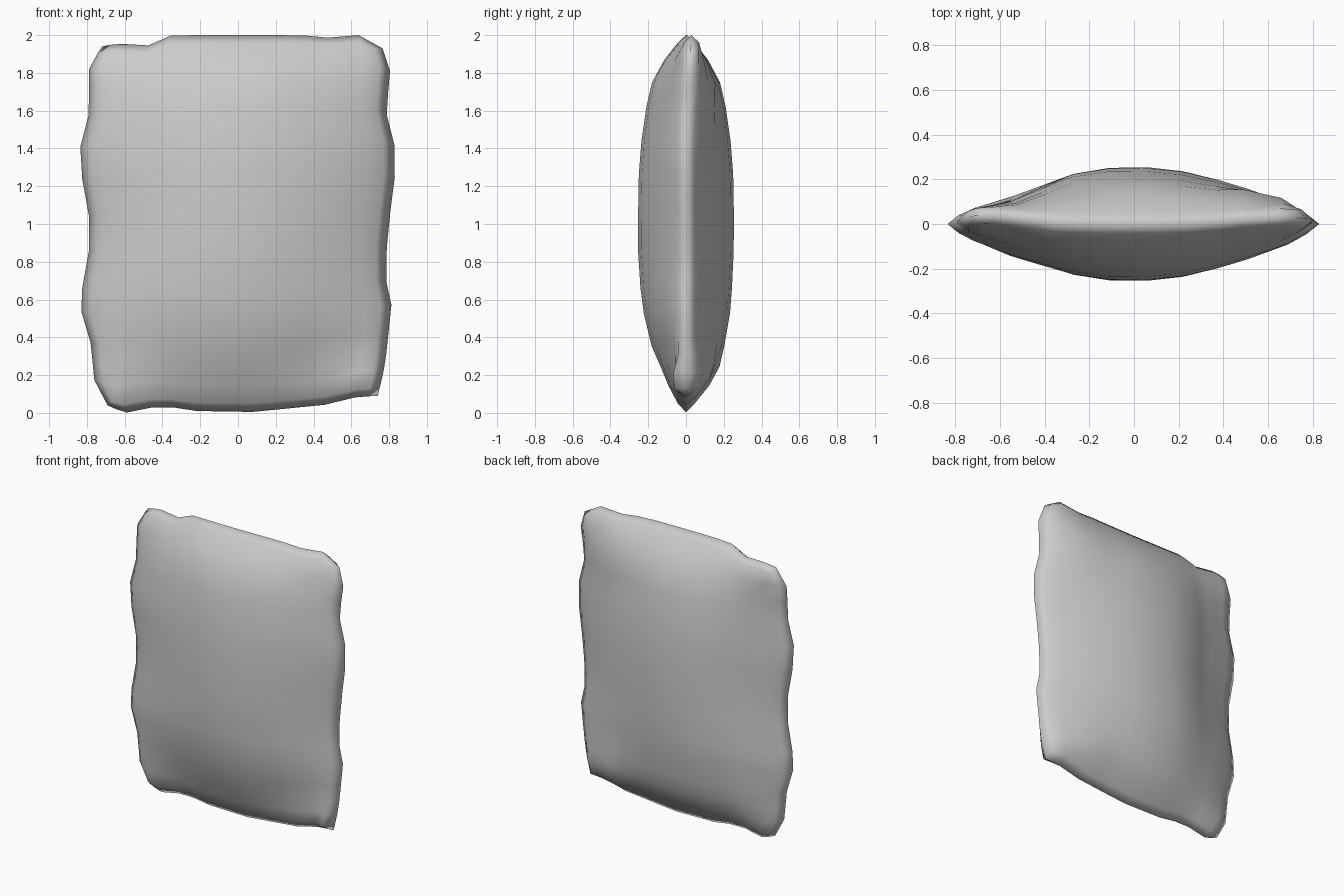
import bpy, bmesh, math

if "Cube" in bpy.data.objects:
    bpy.data.objects.remove(bpy.data.objects["Cube"])

# Seam outline, one polyline per side (x, z)
bottom = [(-.69, .04), (-.60, .0), (-.45, .03), (-.35, .03), (-.22, .01), (.08, .005),
          (.48, .045), (.63, .085), (.74, .09)]
top = [(-.72, 1.94), (-.64, 1.955), (-.47, 1.945), (-.35, 2), (.34, 2), (.46, 1.985),
       (.64, 2), (.765, 1.93)]
left = [(-.69, .04), (-.76, .17), (-.78, .37), (-.83, .53), (-.825, .66), (-.79, .85), (-.79, 1.05),
        (-.825, 1.24), (-.835, 1.41), (-.79, 1.58), (-.79, 1.83), (-.72, 1.94)]
right = [(.74, .09), (.78, .26), (.79, .37), (.815, .56), (.785, .69), (.785, .85), (.81, 1.1),
         (.83, 1.25), (.83, 1.41), (.785, 1.59), (.805, 1.81), (.765, 1.93)]

# Grid stations: a narrow rim row beside the seam, then wide rows
cols = [0, .03, .07, .165, .245, .33, .43, .535, .63, .73, .805, .915, .965, 1]
rows = [0, .022, .07, .12, .175, .262, .328, .428, .53, .63, .72, .81, .875, .935, .98, 1]
NU, NV = len(cols) - 1, len(rows) - 1

# Thickness over the rim, against distance from the side and top/bottom seams
RIM = .036
side_puff = [(0, 0), (.04, .0), (.18, .38), (.4, .7), (.53, .88), (.7, 1), (1, 1)]
top_puff = [(0, 0), (.04, .03), (.19, .6), (.45, .88), (.75, .99), (1, 1)]
low_front_puff = [(0, 0), (.03, .0), (.13, .25), (.22, .42), (.33, .66), (.55, .9), (.78, 1), (1, 1)]


def lerp_table(table, x):
    for (a, fa), (b, fb) in zip(table, table[1:]):
        if x <= b:
            return fa + (fb - fa) * (x - a) / (b - a)
    return table[-1][1]


def along(line, axis, t):
    """Point on a side at fraction t of its span along the given axis."""
    a, b = line[0][axis], line[-1][axis]
    s = a + (b - a) * t
    other = lerp_table([(p[axis], p[1 - axis]) for p in line], s)
    return (s, other) if axis == 0 else (other, s)


def patch(u, v):
    """Fill the outline smoothly from its four sides."""
    B, T, L, R = along(bottom, 0, u), along(top, 0, u), along(left, 1, v), along(right, 1, v)
    return [(1 - v) * B[i] + v * T[i] + (1 - u) * L[i] + u * R[i]
            - (1 - u) * (1 - v) * bottom[0][i] - u * (1 - v) * bottom[-1][i]
            - (1 - u) * v * top[0][i] - u * v * top[-1][i] for i in (0, 1)]


def bump(x, z, cx, cz, sx, sz):
    return math.exp(-((x - cx) / sx) ** 2 - ((z - cz) / sz) ** 2)


def depth(u, v, x, z, front):
    du, dv = 1.6 * min(u, 1 - u), 1.96 * min(v, 1 - v)
    rim = RIM * min(1, min(du, dv) / .035)
    low = front and v < .5
    d = .218 * lerp_table(side_puff, du) * lerp_table(low_front_puff if low else top_puff, dv)
    if front:
        d *= 1 - .3 * bump(x, z, .55, .3, .25, .12)      # fold towards the lower corner
        d += .04 * bump(x, z, .72, .17, .07, .08)        # pinched corner
    else:
        d *= 1 - .4 * bump(x, z, -.58, 1.3, .16, .8)     # long dent
        d += .045 * bump(x, z, .58, 1.72, .15, .14)      # plump upper corner
        d += .05 * bump(x, z, .55, .22, .2, .12)         # plump lower corner
    return rim + d


def seam_shift(x, z):
    return .04 * bump(x, z, -.64, 1.95, .22, .2) + .03 * bump(x, z, .66, 1.95, .3, .2)


# Pillow: front and back panels sharing the seam
bm = bmesh.new()
panels = []
for front in (True, False):
    grid = []
    for j, v in enumerate(rows):
        line = []
        for i, u in enumerate(cols):
            on_seam = i in (0, NU) or j in (0, NV)
            if on_seam and not front:
                line.append(panels[0][j][i])
                continue
            x, z = patch(u, v)
            d = 0 if on_seam else depth(u, v, x, z, front)
            line.append(bm.verts.new((x, (-d if front else d) + seam_shift(x, z), z)))
        grid.append(line)
    panels.append(grid)
    for j in range(NV):
        for i in range(NU):
            quad = [grid[j][i], grid[j][i + 1], grid[j + 1][i + 1], grid[j + 1][i]]
            bm.faces.new(quad if front else quad[::-1])

mesh = bpy.data.meshes.new("pillow")
bm.to_mesh(mesh)
bm.free()
pillow = bpy.data.objects.new("pillow", mesh)
bpy.context.collection.objects.link(pillow)
bpy.context.view_layer.objects.active = pillow
pillow.select_set(True)
bpy.ops.object.shade_smooth()
